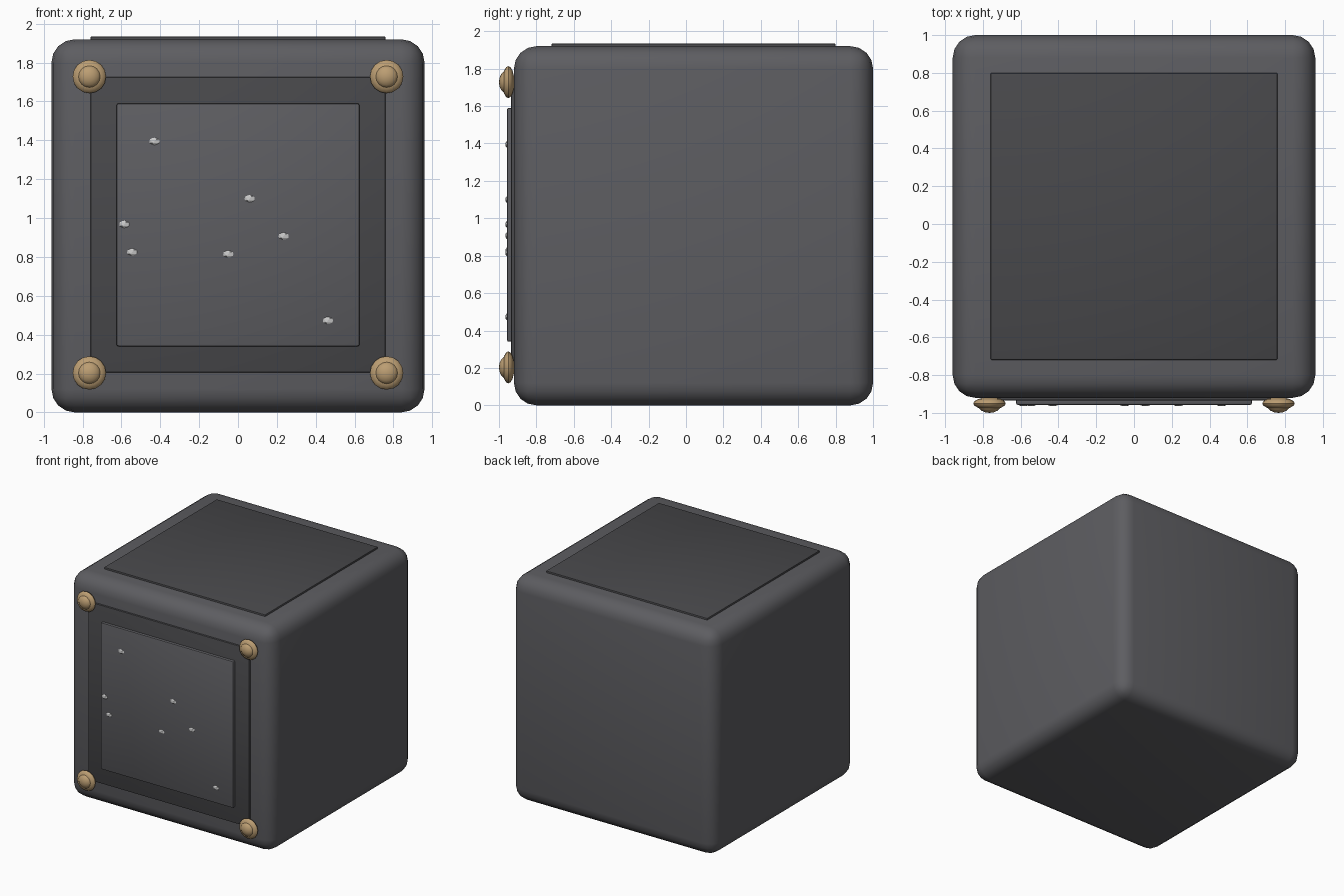
import bpy
from math import radians

if "Cube" in bpy.data.objects:
    bpy.data.objects.remove(bpy.data.objects["Cube"])

CY = 0.04  # centre of the main block in y


def smooth(ob, angle=35):
    bpy.ops.object.select_all(action='DESELECT')
    ob.select_set(True)
    bpy.context.view_layer.objects.active = ob
    bpy.ops.object.shade_smooth_by_angle(angle=radians(angle))


def box(name, loc, size, bevel, segments):
    bpy.ops.mesh.primitive_cube_add(size=1, location=loc)
    ob = bpy.context.object
    ob.name = name
    ob.scale = size
    bpy.ops.object.transform_apply(location=False, rotation=False, scale=True)
    mod = ob.modifiers.new("bevel", 'BEVEL')
    mod.width = bevel
    mod.segments = segments
    bpy.ops.object.modifier_apply(modifier=mod.name)
    smooth(ob)
    return ob


def ball(name, loc, radius, depth, mat):
    # Squashed sphere with its pole facing the front
    bpy.ops.mesh.primitive_uv_sphere_add(segments=16, ring_count=8, location=loc,
                                         rotation=(radians(90), 0, 0))
    ob = bpy.context.object
    ob.name = name
    ob.scale = (radius, radius, depth)
    bpy.ops.object.transform_apply(location=False, rotation=True, scale=True)
    ob.data.materials.append(mat)
    smooth(ob, 50)


brass = bpy.data.materials.new("brass")
brass.diffuse_color = (0.50, 0.34, 0.17, 1)
brass.use_nodes = True
brass.node_tree.nodes["Principled BSDF"].inputs["Base Color"].default_value = brass.diffuse_color
grey = bpy.data.materials.new("dark_grey")
grey.diffuse_color = (0.11, 0.11, 0.12, 1)
grey.use_nodes = True
grey.node_tree.nodes["Principled BSDF"].inputs["Base Color"].default_value = grey.diffuse_color
dark = bpy.data.materials.new("darker_grey")
dark.diffuse_color = (0.065, 0.065, 0.07, 1)
dark.use_nodes = True
dark.node_tree.nodes["Principled BSDF"].inputs["Base Color"].default_value = dark.diffuse_color

# Rounded block and the plates on its top and front
block = box("main_block", (0, CY, 0.96), (1.92, 1.92, 1.92), 0.12, 4)
top = box("top_plate", (0, CY, 1.915), (1.52, 1.52, 0.04), 0.008, 2)
frame = box("front_backplate", (0, -0.915, 0.965), (1.52, 0.04, 1.52), 0.008, 2)
panel = box("front_panel", (0, -0.935, 0.965), (1.25, 0.045, 1.25), 0.01, 2)
for ob, mat in ((block, grey), (top, dark), (frame, dark), (panel, grey)):
    ob.data.materials.append(mat)

# Corner studs: wide flange with a raised dome
for x in (-0.765, 0.765):
    for z in (0.203, 1.728):
        ball("stud_flange", (x, -0.95, z), 0.086, 0.032, brass)
        ball("stud_dome", (x, -0.96, z), 0.06, 0.04, brass)

# Small chips on the front panel
chips = [(-0.43, 1.395), (0.06, 1.10), (-0.585, 0.968), (-0.545, 0.825),
         (-0.05, 0.815), (0.235, 0.907), (0.463, 0.473)]
for x, z in chips:
    bpy.ops.mesh.primitive_ico_sphere_add(subdivisions=1, radius=1, location=(x, -0.955, z))
    chip = bpy.context.object
    chip.name = "chip"
    chip.scale = (0.032, 0.011, 0.022)
    bpy.ops.object.transform_apply(location=False, rotation=False, scale=True)
